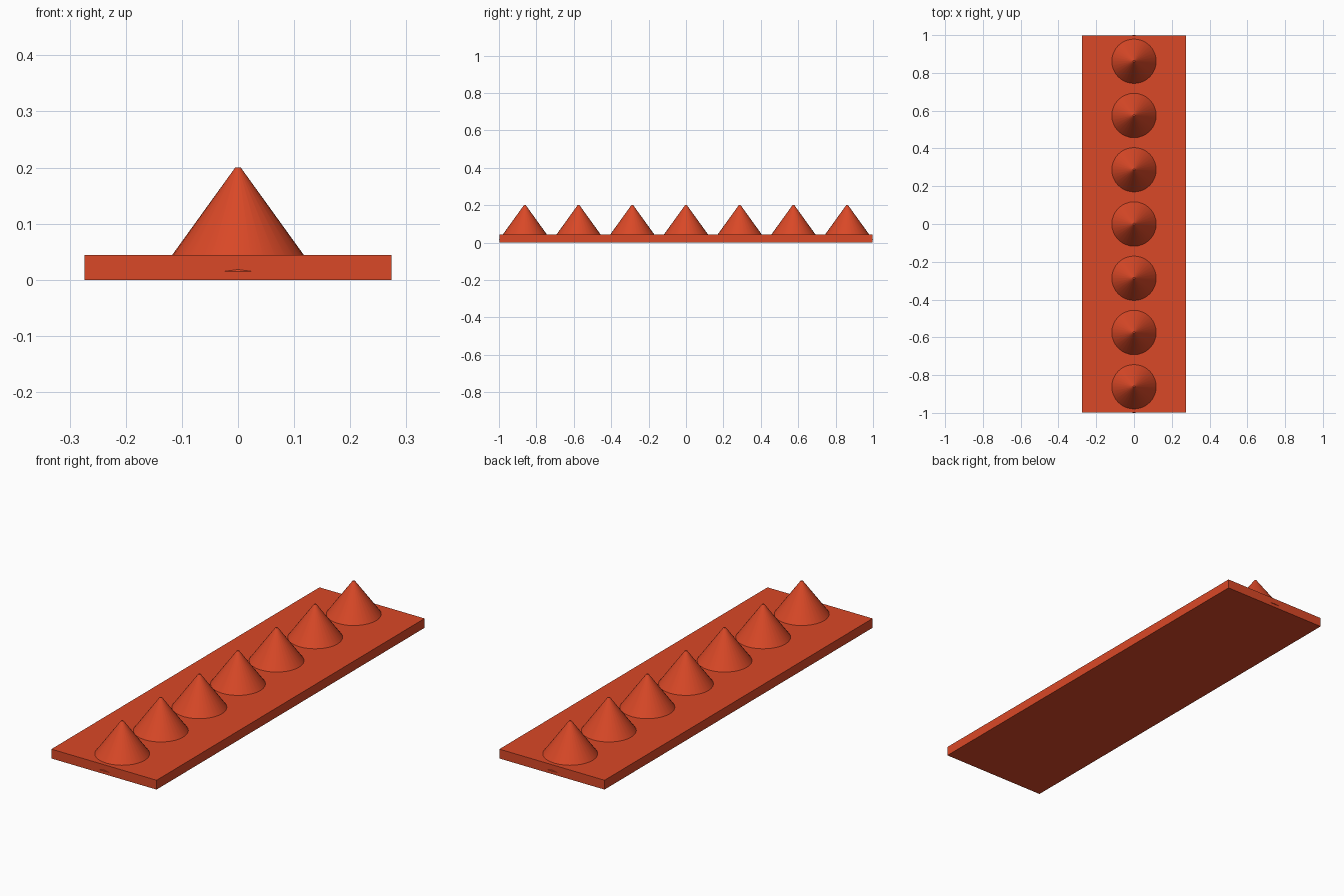
import bpy, bmesh, math
from mathutils import Matrix

if "Cube" in bpy.data.objects:
    bpy.data.objects.remove(bpy.data.objects["Cube"])

red = bpy.data.materials.new("orange_red")
red.diffuse_color = (0.70, 0.065, 0.02, 1)
red.use_nodes = True
red.node_tree.nodes["Principled BSDF"].inputs["Base Color"].default_value = red.diffuse_color


def add_object(name, bm):
    mesh = bpy.data.meshes.new(name)
    bm.to_mesh(mesh)
    bm.free()
    mesh.materials.append(red)
    obj = bpy.data.objects.new(name, mesh)
    bpy.context.collection.objects.link(obj)
    return obj


# Flat base plate
bm = bmesh.new()
bmesh.ops.create_cube(bm, size=1, matrix=Matrix.Translation((0, 0, 0.022))
                      @ Matrix.Diagonal((0.548, 1.995, 0.044, 1)))
add_object("base_plate", bm)

# Row of seven blunt cones, sunk into the plate
Z0, Z1 = 0.015, 0.2
for i in range(7):
    bm = bmesh.new()
    y = (i - 3) * 0.2872
    bmesh.ops.create_cone(bm, cap_ends=True, segments=32,
                          radius1=0.1384, radius2=0.005, depth=Z1 - Z0,
                          matrix=Matrix.Translation((0, y, (Z0 + Z1) / 2)))
    cone = add_object(f"cone_spike_{i + 1}", bm)
    bpy.ops.object.select_all(action='DESELECT')
    cone.select_set(True)
    bpy.context.view_layer.objects.active = cone
    bpy.ops.object.shade_smooth_by_angle(angle=math.radians(30))
